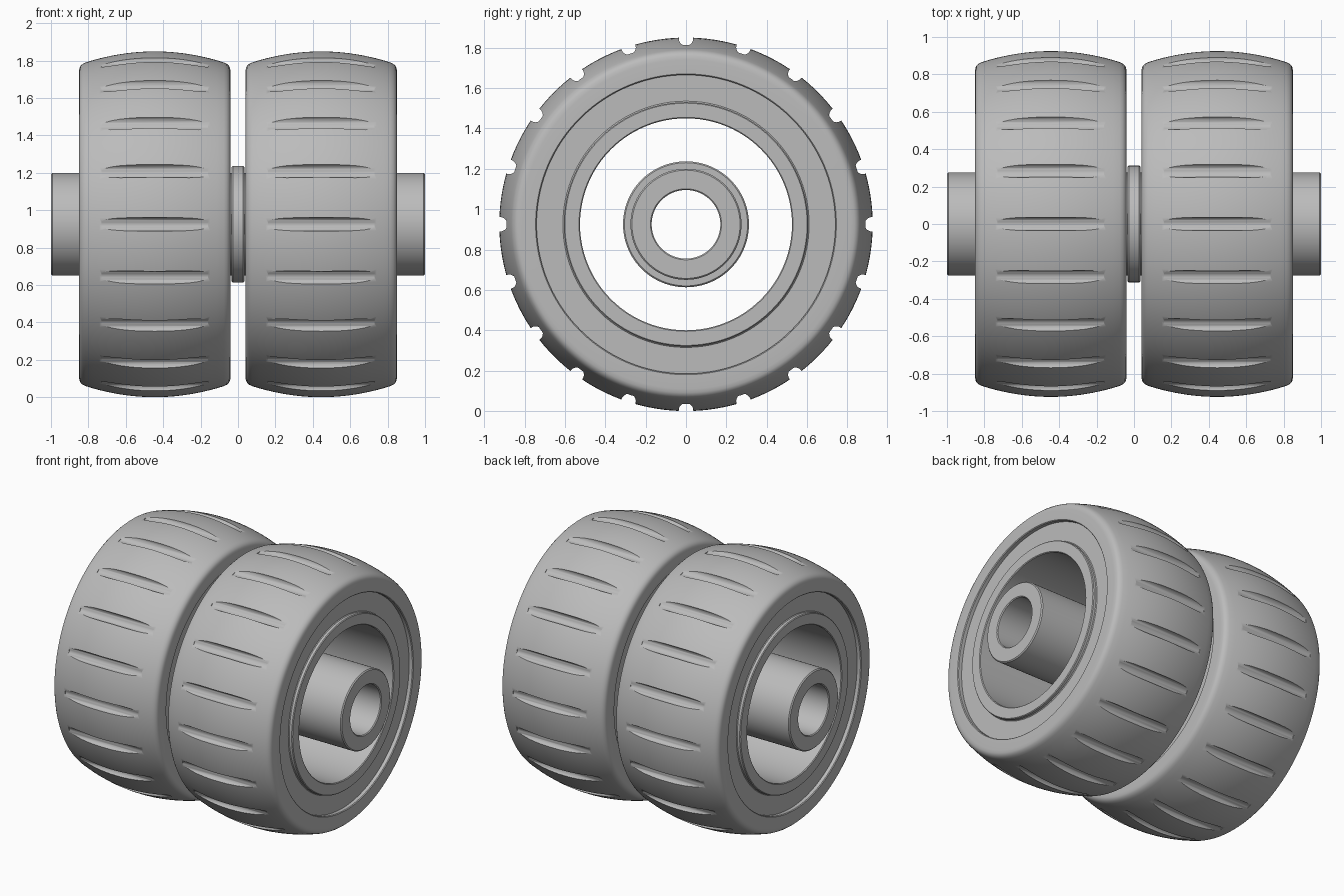
import bpy, bmesh, math
from mathutils import Matrix, Vector

AXLE_Z = 0.925      # height of the axle = outer tyre radius
WHEEL_X = 0.445     # wheel centre distance from the middle
HALF_W = 0.405      # half the tyre width

if "Cube" in bpy.data.objects:
    bpy.data.objects.remove(bpy.data.objects["Cube"])

grey = bpy.data.materials.new("plain grey")
grey.use_nodes = True
colour = (0.5, 0.5, 0.5, 1)
grey.diffuse_color = colour
grey.node_tree.nodes["Principled BSDF"].inputs["Base Color"].default_value = colour


def add_object(name, bm, x=0.0):
    mesh = bpy.data.meshes.new(name)
    bmesh.ops.recalc_face_normals(bm, faces=bm.faces)
    bm.to_mesh(mesh)
    bm.free()
    mesh.materials.append(grey)
    obj = bpy.data.objects.new(name, mesh)
    obj.location = (x, 0, AXLE_Z)
    bpy.context.collection.objects.link(obj)
    return obj


def lathe(name, profile, x=0.0, steps=128):
    """Revolve a closed (x, radius) profile around the x axis."""
    bm = bmesh.new()
    rings = []
    for i in range(steps):
        a = 2 * math.pi * i / steps
        rings.append([bm.verts.new((px, r * math.sin(a), r * math.cos(a))) for px, r in profile])
    n = len(profile)
    for i in range(steps):
        a, b = rings[i], rings[(i + 1) % steps]
        for j in range(n):
            k = (j + 1) % n
            bm.faces.new((a[j], a[k], b[k], b[j]))
    return add_object(name, bm, x)


def mirrored(half):
    """Complete a profile half (x > 0, outside to inside) with its mirror image."""
    return half + [(-x, r) for x, r in reversed(half)]


def smooth(obj, angle=35):
    bpy.ops.object.select_all(action="DESELECT")
    obj.select_set(True)
    bpy.context.view_layer.objects.active = obj
    bpy.ops.object.shade_smooth_by_angle(angle=math.radians(angle))


def groove_cutter(x):
    """Twenty thin rods lying across the tread."""
    bm = bmesh.new()
    for i in range(20):
        turn = Matrix.Rotation(math.radians(18 * i), 4, "X")
        place = turn @ Matrix.Translation((0, 0, 0.921)) @ Matrix.Rotation(math.pi / 2, 4, "Y")
        bmesh.ops.create_cone(bm, cap_ends=True, segments=20, radius1=0.036,
                              radius2=0.036, depth=0.57, matrix=place)
    cutter = add_object("groove_cutter", bm, x)
    cutter.hide_render = True
    return cutter


# Tyre section: crowned tread, rounded shoulder, flat sidewall
crown = [(0.37 * i / 10, 0.925 - 0.06 * (i / 10) ** 2) for i in range(1, 11)]
shoulder = [(0.385, 0.858), (0.397, 0.847), (0.403, 0.834), (HALF_W, 0.815)]
tyre_half = crown + shoulder + [(HALF_W, 0.745), (0.4, 0.74), (0.36, 0.74)]
tyre_profile = mirrored(tyre_half) + [(0, 0.925)]

# Rim section: recessed flat band and a raised collar round the bore
rim_profile = mirrored([(0.375, 0.742), (0.375, 0.61), (0.38, 0.605), (0.398, 0.605),
                        (0.403, 0.6), (0.403, 0.53), (0.398, 0.525)])

for side, sign in (("left", 1), ("right", -1)):
    x = sign * WHEEL_X
    tyre = lathe(side + "_tyre", tyre_profile, x, 160)
    cutter = groove_cutter(x)
    mod = tyre.modifiers.new("grooves", "BOOLEAN")
    mod.object = cutter
    mod.operation = "DIFFERENCE"
    mod.solver = "EXACT"
    bpy.context.view_layer.objects.active = tyre
    bpy.ops.object.select_all(action="DESELECT")
    tyre.select_set(True)
    bpy.ops.object.modifier_apply(modifier=mod.name)
    bpy.data.objects.remove(cutter)
    smooth(tyre)
    smooth(lathe(side + "_rim", rim_profile, x, 96))

# Hollow axle tube with a chamfered collar in the middle
smooth(lathe("axle_tube", mirrored([(0.035, 0.275), (0.993, 0.275), (1.0, 0.268),
                                    (1.0, 0.176), (0.994, 0.17)]), steps=96))
smooth(lathe("centre_collar", mirrored([(0.028, 0.312), (0.035, 0.305), (0.035, 0.26)]), steps=96))
